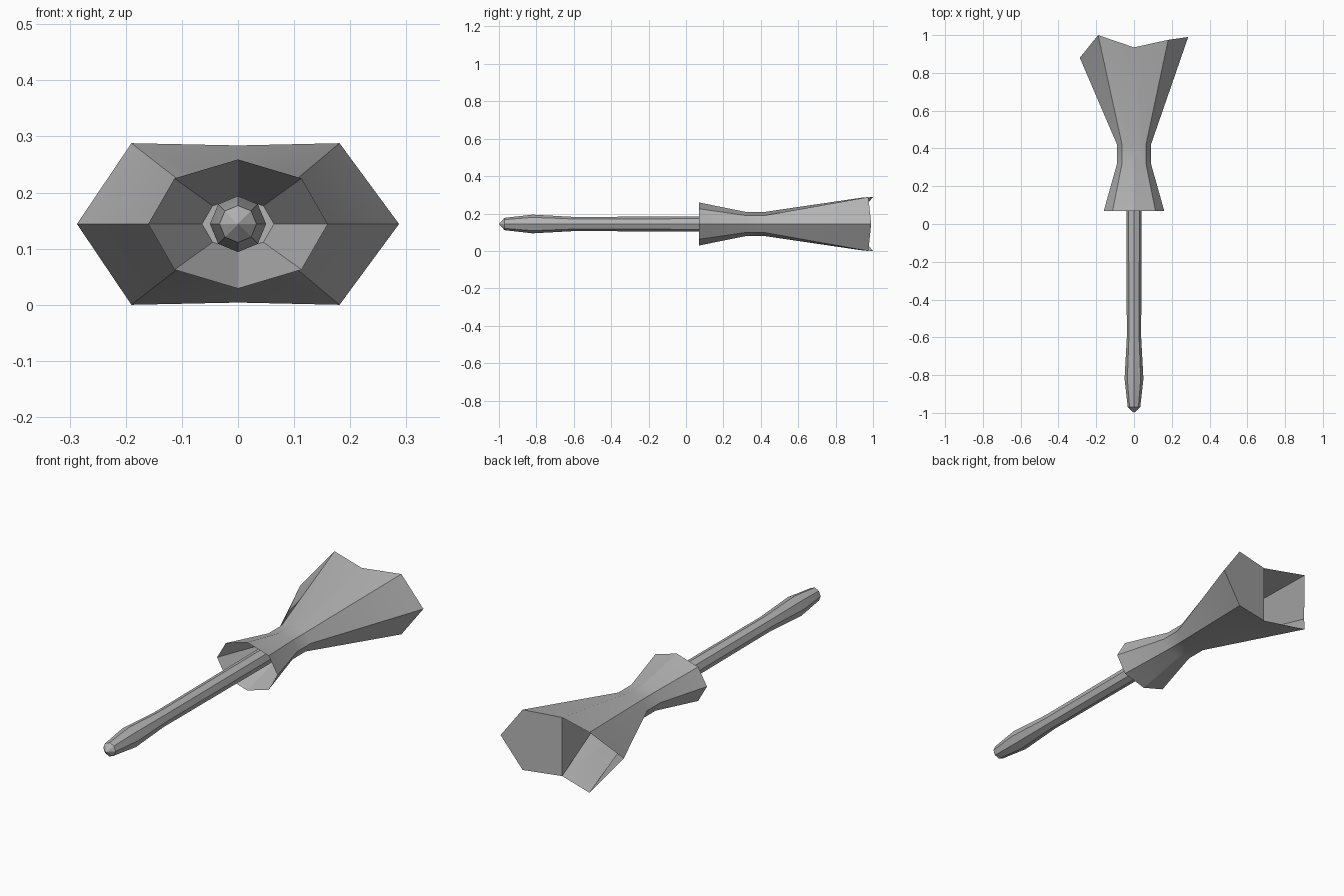
import bpy, bmesh
from math import radians, cos, sin, pi

cube = bpy.data.objects.get("Cube")
if cube:
    bpy.data.objects.remove(cube, do_unlink=True)

AXIS_Z = 0.144
SIDES = 8

grey = bpy.data.materials.new("plain_grey")
grey.use_nodes = True
grey.diffuse_color = (0.45, 0.45, 0.45, 1)
grey.node_tree.nodes["Principled BSDF"].inputs["Base Color"].default_value = grey.diffuse_color


def ring(y, rx, rz):
    """Eight-sided elliptical cross-section, starting at +x."""
    angles = [2 * pi * i / SIDES for i in range(SIDES)]
    return [(rx * cos(a), y, AXIS_Z + rz * sin(a)) for a in angles]


def loft(bm, rings):
    """Skin neighbouring rings with quads."""
    loops = [[bm.verts.new(p) for p in r] for r in rings]
    for a, b in zip(loops, loops[1:]):
        for i in range(SIDES):
            j = (i + 1) % SIDES
            bm.faces.new((a[i], b[i], b[j], a[j]))
    return loops


def finish(name, bm):
    bmesh.ops.remove_doubles(bm, verts=bm.verts, dist=0.0005)
    mesh = bpy.data.meshes.new(name)
    bm.to_mesh(mesh)
    bm.free()
    mesh.materials.append(grey)
    obj = bpy.data.objects.new(name, mesh)
    bpy.context.collection.objects.link(obj)
    bpy.ops.object.select_all(action="DESELECT")
    obj.select_set(True)
    bpy.context.view_layer.objects.active = obj
    bpy.ops.object.shade_smooth_by_angle(angle=radians(30))


# Slim shaft with a swollen, pointed nose
bm = bmesh.new()
profile = [(-1.0, 0), (-0.97, 0.033), (-0.82, 0.05), (-0.6, 0.038), (0.32, 0.041)]
loft(bm, [ring(y, r, r) for y, r in profile])
finish("shaft", bm)

# Flared tail: hollow front cup, narrow waist and wide uneven rear rim
bm = bmesh.new()
rings = [ring(y, 0.16 * s, 0.115 * s)
         for y, s in [(0.32, 0.25), (0.32, 0.4), (0.07, 1), (0.32, 0.56), (0.42, 0.56)]]
rim_x = [0.287, 0.181, 0, -0.19, -0.287, -0.19, 0, 0.181]
rim_y = [0.99, 0.975, 0.935, 1.0, 0.88, 1.0, 0.935, 0.975]
rim_z = [0, 0.144, 0.14, 0.144, 0, -0.144, -0.14, -0.144]
rings.append([(x, y, AXIS_Z + z) for x, y, z in zip(rim_x, rim_y, rim_z)])
loops = loft(bm, rings)
waist, rim = loops[-2], loops[-1]

# One half of the rear is capped, with a slanting wall closing it inside
bm.faces.new([rim[i] for i in (2, 1, 0, 7, 6)])
bm.faces.new((rim[2], rim[6], waist[0]))
finish("flared_tail", bm)
